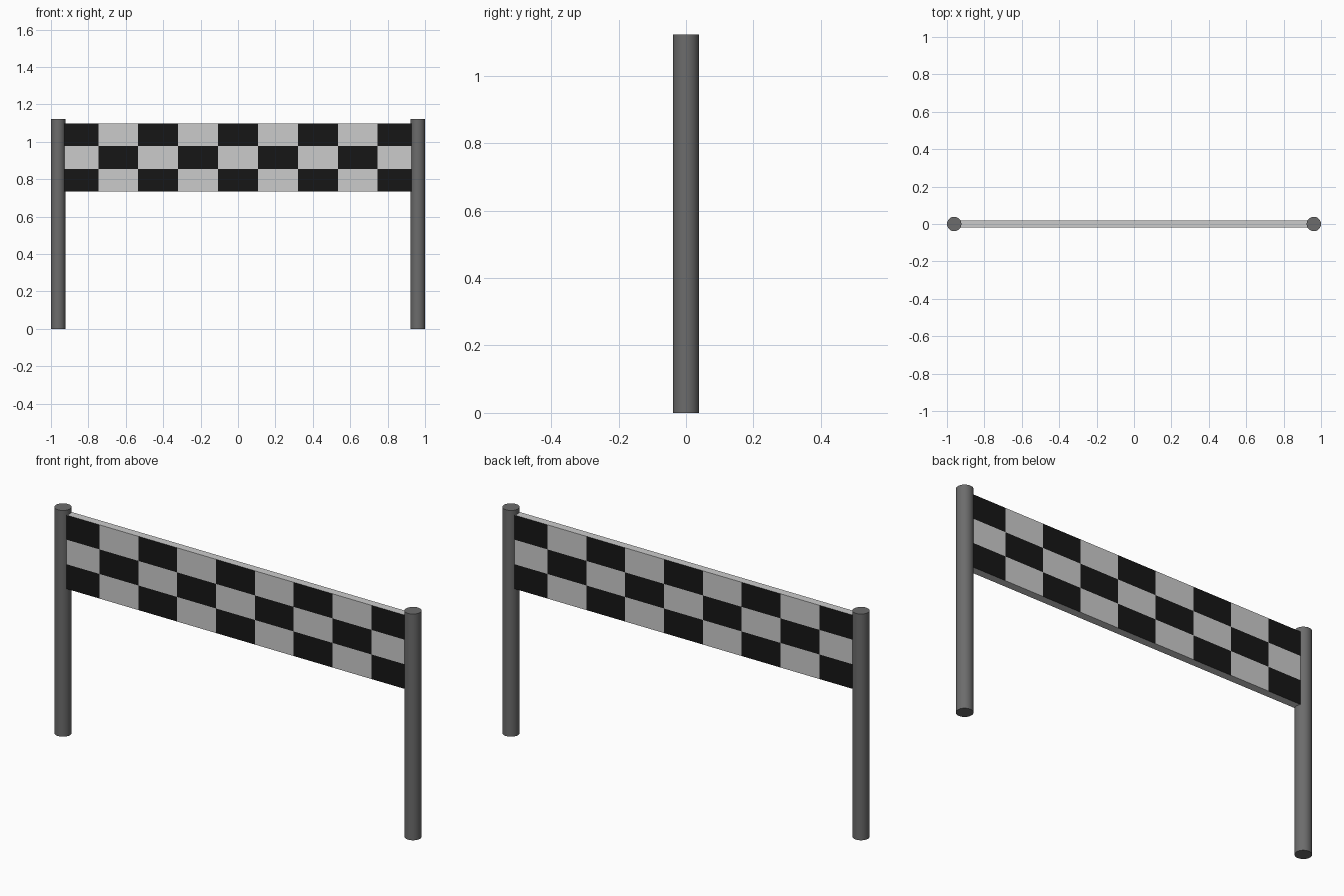
import bpy, bmesh, math
from mathutils import Vector

if "Cube" in bpy.data.objects:
    bpy.data.objects.remove(bpy.data.objects["Cube"])

POST_X, POST_R, POST_H = 0.9615, 0.0385, 1.123
COLS, ROWS = 9, 3
HALF_W, HALF_T = 0.96, 0.02
Z0, Z1 = 0.733, 1.099


def material(name, value):
    m = bpy.data.materials.new(name)
    m.diffuse_color = (value, value, value, 1)
    m.use_nodes = True
    m.node_tree.nodes["Principled BSDF"].inputs["Base Color"].default_value = m.diffuse_color
    return m


dark_grey = material("dark_grey", 0.15)
black = material("black", 0.008)
white = material("light_grey", 0.8)

# Round posts at both ends
for side, name in ((-1, "left_post"), (1, "right_post")):
    bpy.ops.mesh.primitive_cylinder_add(vertices=32, radius=POST_R, depth=POST_H,
                                        location=(side * POST_X, 0, POST_H / 2))
    post = bpy.context.object
    post.name = name
    post.data.materials.append(dark_grey)
    bpy.ops.object.shade_smooth_by_angle(angle=math.radians(40))

# Banner: a thin box cut into a grid of cells
bm = bmesh.new()
bmesh.ops.create_cube(bm, size=1)
for v in bm.verts:
    v.co = Vector((v.co.x * 2 * HALF_W, v.co.y * 2 * HALF_T,
                   (Z0 + Z1) / 2 + v.co.z * (Z1 - Z0)))
cell_w, cell_h = 2 * HALF_W / COLS, (Z1 - Z0) / ROWS


def cut(point, normal):
    bmesh.ops.bisect_plane(bm, geom=bm.verts[:] + bm.edges[:] + bm.faces[:],
                           plane_co=point, plane_no=normal)


for i in range(1, COLS):
    cut((-HALF_W + i * cell_w, 0, 0), (1, 0, 0))
for j in range(1, ROWS):
    cut((0, 0, Z0 + j * cell_h), (0, 0, 1))

# Checker pattern on the front and back only, black at the corners
bm.normal_update()
for f in bm.faces:
    c = f.calc_center_median()
    col = int((c.x + HALF_W) / cell_w)
    row = int((c.z - Z0) / cell_h)
    f.material_index = int(abs(f.normal.y) > 0.5 and (col + row) % 2 == 0)

mesh = bpy.data.meshes.new("checkered_banner")
bm.to_mesh(mesh)
bm.free()
mesh.materials.append(white)
mesh.materials.append(black)
bpy.context.collection.objects.link(bpy.data.objects.new("checkered_banner", mesh))
